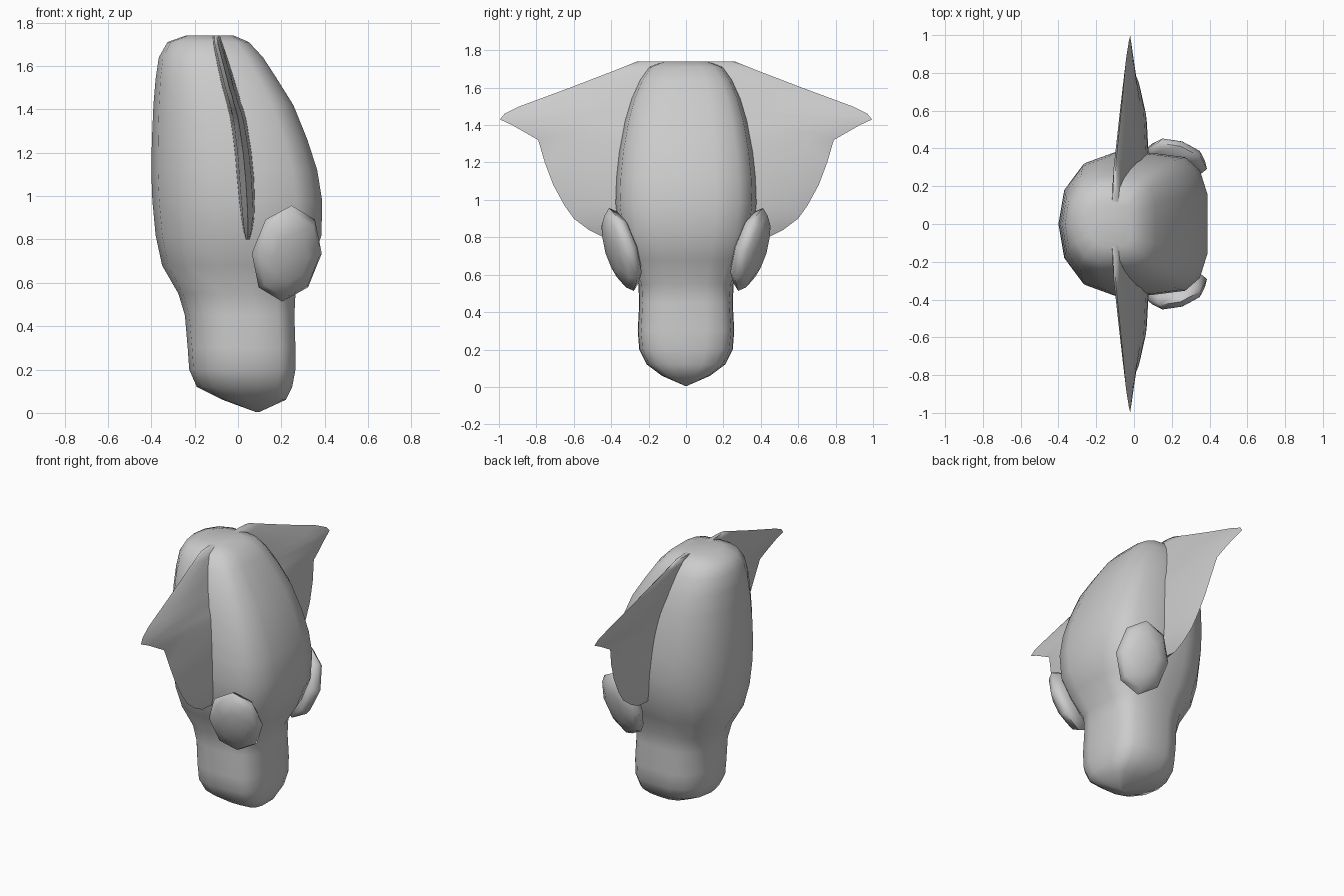
import bpy, bmesh
from mathutils import Matrix, Vector

cube = bpy.data.objects.get("Cube")
if cube:
    bpy.data.objects.remove(cube)

grey = bpy.data.materials.new("plain grey")
grey.use_nodes = True
colour = (0.6, 0.6, 0.6, 1)
grey.diffuse_color = colour
grey.node_tree.nodes["Principled BSDF"].inputs["Base Color"].default_value = colour


def finish(bm, name, angle):
    bmesh.ops.recalc_face_normals(bm, faces=bm.faces)
    mesh = bpy.data.meshes.new(name)
    bm.to_mesh(mesh)
    bm.free()
    mesh.materials.append(grey)
    obj = bpy.data.objects.new(name, mesh)
    bpy.context.collection.objects.link(obj)
    bpy.ops.object.select_all(action="DESELECT")
    obj.select_set(True)
    bpy.context.view_layer.objects.active = obj
    bpy.ops.object.shade_smooth_by_angle(angle=angle)
    return obj


def loft(rings):
    """Skin a list of equal closed rings and cap both ends."""
    bm = bmesh.new()
    rows = [[bm.verts.new(p) for p in ring] for ring in rings]
    n = len(rows[0])
    for a, b in zip(rows, rows[1:]):
        for i in range(n):
            j = (i + 1) % n
            bm.faces.new((a[i], a[j], b[j], b[i]))
    bm.faces.new(rows[0])
    bm.faces.new(rows[-1])
    bmesh.ops.remove_doubles(bm, verts=bm.verts, dist=0.0005)
    return bm


# Head and snout: rounded at the back, squarer at the face
half = [(-1, 0), (-.92, .48), (-.65, .85), (-.25, 1), (.25, .99),
        (.7, .93), (.9, .75), (1, .42), (1, 0)]
section = half + [(u, -v) for u, v in half[-2:0:-1]]
# height, back x, face x, half width
levels = [(.005, .08, .10, .004), (.06, -.07, .22, .13), (.12, -.19, .25, .21),
          (.2, -.225, .265, .25), (.3, -.232, .265, .258), (.45, -.245, .26, .25),
          (.55, -.275, .265, .255), (.68, -.35, .34, .31), (.82, -.38, .385, .36),
          (.98, -.395, .388, .38), (1.12, -.4, .365, .375), (1.26, -.397, .32, .36),
          (1.42, -.39, .255, .33), (1.54, -.38, .18, .295), (1.64, -.365, .115, .25),
          (1.71, -.325, .05, .2), (1.74, -.24, -.02, .12)]
head = finish(loft([[((a + b) / 2 + u * (b - a) / 2, v * w, z) for u, v in section]
                    for z, a, b, w in levels]), "head", 1.2)

# Ears: thin tapered slices; height, outer reach, middle x, half thickness
slices = [(1.74, .26, -.1, .012), (1.70, .36, -.092, .02), (1.6, .62, -.066, .024),
          (1.5, .89, -.04, .026), (1.46, .97, -.027, .026), (1.43, .995, -.02, .026),
          (1.4, .93, -.01, .028), (1.36, .86, 0, .03), (1.32, .79, .007, .032),
          (1.2, .755, .024, .035), (1.08, .71, .035, .037), (.97, .65, .042, .035),
          (.9, .6, .045, .03), (.84, .52, .045, .022), (.8, .44, .045, .01)]
lens = [(0, 1.6), (.4, 1.1), (.8, .75), (1, 0), (.8, -.75), (.4, -1.1), (0, -1.6)]
for side, label in ((1, "left"), (-1, "right")):
    finish(loft([[(x + t * s, side * (.08 + (reach - .08) * k), z) for k, t in lens]
                 for z, reach, x, s in slices]), label + "_ear", 1.2)

    # Eyes: flattened eight-sided domes leaning outward at the top
    normal = Vector((.3, side * .9, -.3)).normalized()
    across = normal.cross(Vector((0, 0, 1))).normalized()
    up = across.cross(normal)
    frame = Matrix((across, up, normal)).transposed().to_4x4()
    place = Matrix.Translation((.225, side * .345, .735))
    bm = bmesh.new()
    bmesh.ops.create_uvsphere(bm, u_segments=8, v_segments=6, radius=1,
                              matrix=place @ frame @ Matrix.Diagonal((.17, .232, .075, 1)))
    finish(bm, label + "_eye", 1.2)
